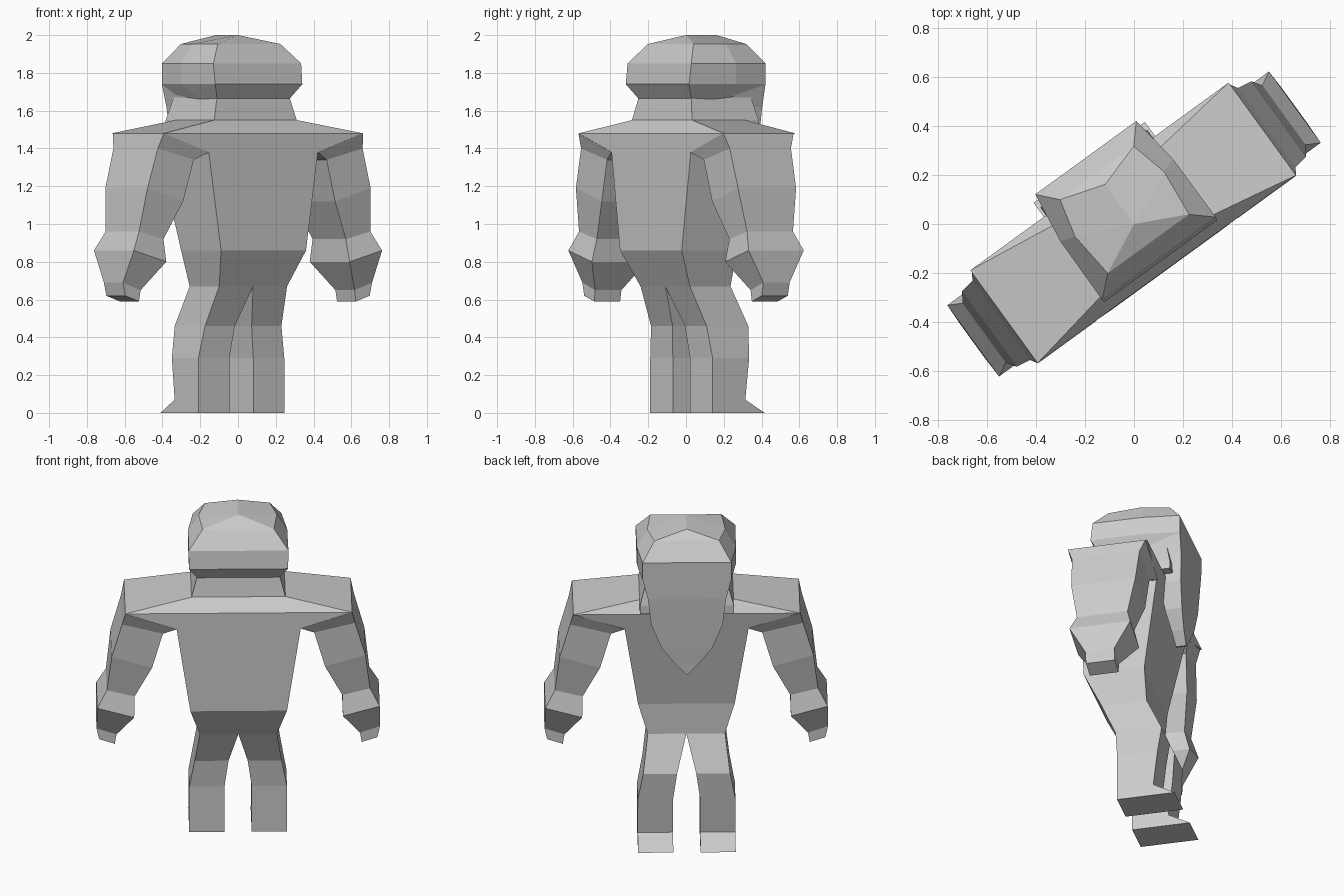
import bpy, bmesh, math
from mathutils import Matrix

cube = bpy.data.objects.get("Cube")
if cube:
    bpy.data.objects.remove(cube, do_unlink=True)

TURN = Matrix.Rotation(math.radians(36), 4, "Z")   # whole figure stands turned

stone = bpy.data.materials.new("plain_grey")
stone.use_nodes = True
GREY = (0.6, 0.6, 0.6, 1)
stone.diffuse_color = GREY
stone.node_tree.nodes["Principled BSDF"].inputs["Base Color"].default_value = GREY


def loft(name, rings, side=1):
    """Skin a list of equal-length rings and close both ends."""
    bm = bmesh.new()
    rows = [[bm.verts.new((x * side, y, z)) for x, y, z in ring] for ring in rings]
    n = len(rows[0])
    for a, b in zip(rows, rows[1:]):
        for i in range(n):
            j = (i + 1) % n
            bm.faces.new((a[i], a[j], b[j], b[i]))
    bm.faces.new(rows[0])
    bm.faces.new(rows[-1])
    bmesh.ops.remove_doubles(bm, verts=bm.verts, dist=0.0005)
    bmesh.ops.recalc_face_normals(bm, faces=bm.faces)
    bm.transform(TURN)
    mesh = bpy.data.meshes.new(name)
    bm.to_mesh(mesh)
    bm.free()
    mesh.materials.append(stone)
    obj = bpy.data.objects.new(name, mesh)
    bpy.context.collection.objects.link(obj)
    return obj


def box_ring(z, x0, x1, y0, y1):
    return [(x0, y0, z), (x1, y0, z), (x1, y1, z), (x0, y1, z)]


def hex_ring(z, front, mid, back):
    """Mirrored six-point ring from three (half width, y) pairs."""
    half = [(w, y, z) for w, y in (front, mid, back)]
    return half + [(-x, y, z) for x, y, z in reversed(half)]


# Torso: pelvis, waist, armpits, shoulder line, neck base
torso = [(0.67, 0.222, -0.136, 0.13), (0.86, 0.278, -0.23, 0.13),
         (1.38, 0.357, -0.228, 0.222), (1.48, 0.652, -0.228, 0.24),
         (1.55, 0.27, -0.157, 0.19)]
loft("torso", [box_ring(z, -w, w, a, b) for z, w, a, b in torso])

# Neck
loft("neck", [box_ring(1.5, -0.27, 0.27, -0.157, 0.28),
              box_ring(1.55, -0.27, 0.27, -0.157, 0.28),
              box_ring(1.68, -0.235, 0.235, -0.136, 0.25)])

# Head with a low ridged crown
loft("head", [
    hex_ring(1.66, (0.235, -0.136), (0.24, 0.0), (0.22, 0.3)),
    hex_ring(1.74, (0.285, -0.187), (0.285, 0.12), (0.255, 0.335)),
    hex_ring(1.85, (0.287, -0.174), (0.285, 0.12), (0.255, 0.335)),
    hex_ring(1.953, (0.205, -0.1), (0.225, 0.1), (0.186, 0.258)),
    hex_ring(2.0, (0, 0), (0, 0), (0, 0.2))])

# Beard: hanging slab that narrows to a point; rows of z, half width, inner y, outer y
beard = [(1.74, 0.255, 0.12, 0.335), (1.62, 0.225, 0.15, 0.335),
         (1.45, 0.205, 0.2, 0.328), (1.3, 0.145, 0.22, 0.32),
         (1.2, 0.07, 0.24, 0.313), (1.13, 0.005, 0.25, 0.31)]
loft("beard", [box_ring(z, -w, w, a, b) for z, w, a, b in beard])

# Arms: outer x and z, inner x and z, half depth
arm = [(0.652, 1.48, 0.357, 1.38, 0.23), (0.67, 1.40, 0.435, 1.34, 0.2),
       (0.73, 1.19, 0.497, 1.12, 0.19), (0.757, 0.96, 0.597, 0.92, 0.15),
       (0.812, 0.86, 0.60, 0.80, 0.18), (0.815, 0.69, 0.70, 0.65, 0.086),
       (0.80, 0.62, 0.71, 0.59, 0.085)]
arm_rings = [[(xo, -d, zo), (xi, -d, zi), (xi, d, zi), (xo, d, zo)]
             for xo, zo, xi, zi, d in arm]

# Legs with feet flaring toward the toes: z, inner x, outer x, heel y, toe y
leg = [(0.67, 0, 0.222, -0.136, 0.13), (0.46, 0.055, 0.25, -0.047, 0.226),
       (0.29, 0.078, 0.281, -0.03, 0.209), (0.07, 0.078, 0.281, -0.03, 0.184),
       (0, 0.078, 0.281, -0.03, 0.311)]
leg_rings = [box_ring(*row) for row in leg]

for label, side in (("left", 1), ("right", -1)):
    loft(label + "_arm", arm_rings, side)
    loft(label + "_leg", leg_rings, side)
